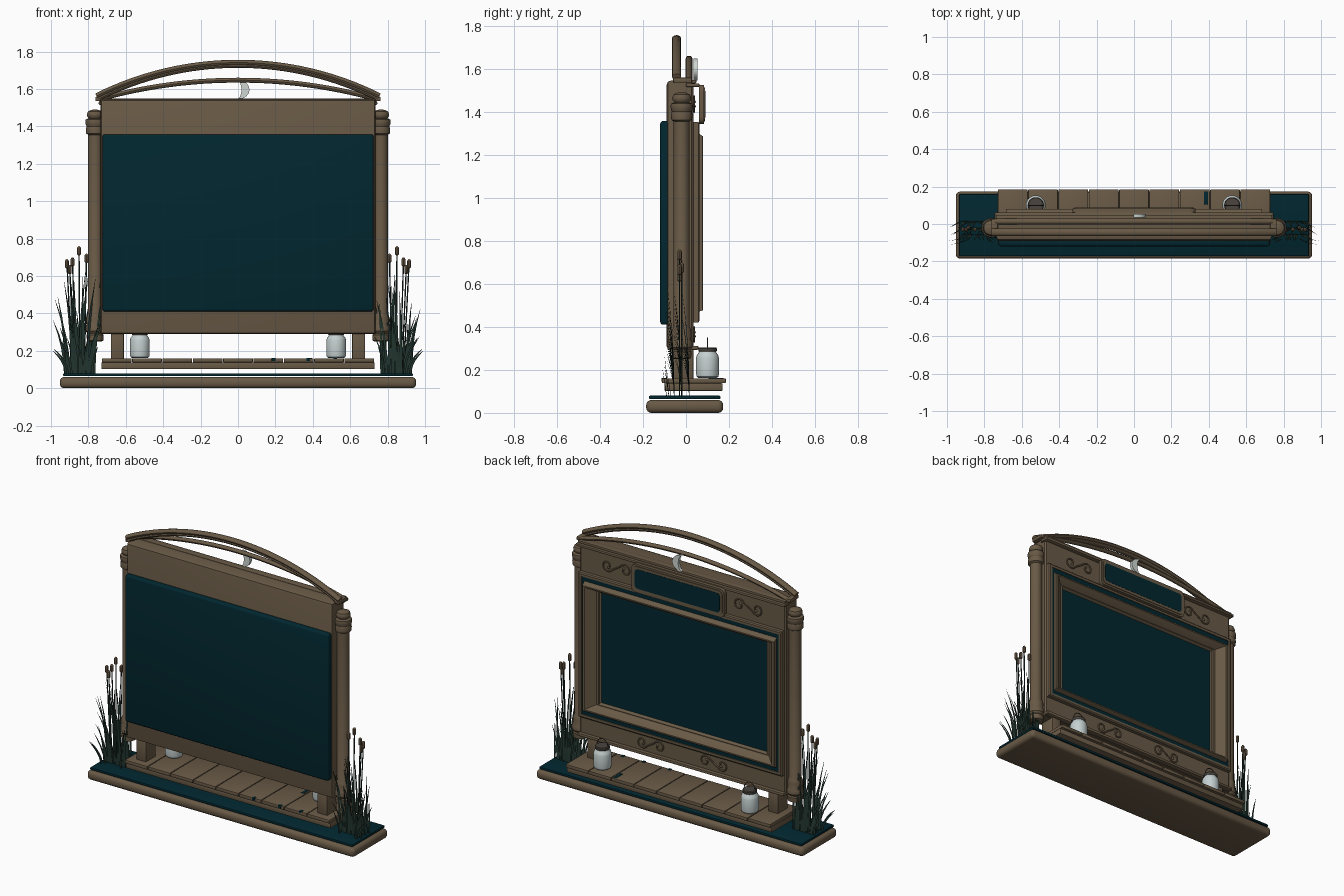
import bpy, bmesh, math, random
from mathutils import Vector, Matrix

if "Cube" in bpy.data.objects:
    bpy.data.objects.remove(bpy.data.objects["Cube"])

def mat(name, r, g, b):
    m = bpy.data.materials.new(name)
    m.diffuse_color = (r, g, b, 1)
    m.use_nodes = True
    m.node_tree.nodes["Principled BSDF"].inputs["Base Color"].default_value = m.diffuse_color
    return m

WOOD = mat("weathered wood", .140, .101, .061)
TEAL = mat("deep teal", .0004, .020, .029)
REED = mat("dark reed green", .016, .036, .027)
HEAD = mat("cattail brown", .13, .09, .055)
GLASS = mat("pale glass", .56, .63, .63)
METAL = mat("dark metal", .07, .06, .05)
MOON = mat("moon white", .62, .68, .64)

def finish(bm, name, material):
    bmesh.ops.recalc_face_normals(bm, faces=bm.faces)
    me = bpy.data.meshes.new(name)
    bm.to_mesh(me)
    bm.free()
    me.materials.append(material)
    ob = bpy.data.objects.new(name, me)
    bpy.context.collection.objects.link(ob)
    return ob

def box(name, x, y, z, material, bevel=0.0, seg=2):
    """Box from (min, max) ranges with rounded edges."""
    bm = bmesh.new()
    bmesh.ops.create_cube(bm, size=1)
    for v in bm.verts:
        v.co = [(r[0] + r[1]) / 2 + c * (r[1] - r[0]) for r, c in zip((x, y, z), v.co)]
    if bevel:
        bmesh.ops.bevel(bm, geom=bm.edges[:], offset=bevel, segments=seg, profile=.5, affect='EDGES')
    return finish(bm, name, material)

def loft(name, levels, material, caps=(False, False), closed=False):
    """Nested rectangles (half width, z low, z high, y) joined in order."""
    bm = bmesh.new()
    rings = [[bm.verts.new(p) for p in ((-h, y, a), (h, y, a), (h, y, b), (-h, y, b))]
             for h, a, b, y in levels]
    pairs = list(zip(rings, rings[1:])) + ([(rings[-1], rings[0])] if closed else [])
    for r, q in pairs:
        for i in range(4):
            j = (i + 1) % 4
            bm.faces.new((r[i], r[j], q[j], q[i]))
    if caps[0]: bm.faces.new(rings[0])
    if caps[1]: bm.faces.new(rings[-1])
    return finish(bm, name, material)

def tube(bm, pts, radii, sides=8, flat=1.0):
    """Tapered tube along points; also used for turned parts."""
    pts = [Vector(p) for p in pts]
    if not isinstance(radii, (list, tuple)):
        radii = [radii] * len(pts)
    rings = []
    for i, p in enumerate(pts):
        t = (pts[min(i + 1, len(pts) - 1)] - pts[max(i - 1, 0)]).normalized()
        n = t.cross(Vector((0, 1, 0))).normalized()
        b = t.cross(n)
        rings.append([bm.verts.new(p + radii[i] * (n * math.cos(k * math.tau / sides)
                      + b * flat * math.sin(k * math.tau / sides))) for k in range(sides)])
    for r, q in zip(rings, rings[1:]):
        for i in range(sides):
            j = (i + 1) % sides
            bm.faces.new((r[i], r[j], q[j], q[i]))
    bm.faces.new(rings[0])
    bm.faces.new(rings[-1])

def turned(name, x, y, profile, material, sides=24):
    bm = bmesh.new()
    tube(bm, [(x, y, z) for r, z in profile], [r for r, z in profile], sides)
    return finish(bm, name, material)

# base and water sheet
box("base", (-.953, .953), (-.185, .173), (0, .06), WOOD, .024, 4)
box("water_sheet", (-.935, .935), (-.172, .16), (.064, .08), TEAL, .005)

# deck with planks and a little moss in the joints
box("deck_frame", (-.73, .73), (-.10, .17), (.102, .138), WOOD, .005)
pw = 1.46 / 9
for i in range(9):
    x0 = -.73 + i * pw
    box("plank", (x0 + .002, x0 + pw - .002), (-.112, .185), (.138, .16), WOOD, .003)
for x, y, l in ((.385, .14, .035), (.19, -.105, .01), (.375, -.105, .01), (.52, -.10, .012)):
    box("moss_patch", (x - .01, x + .01), (y - l, y + l), (.145, .1625), TEAL, .002)

# cabinet with sunken screen
loft("cabinet", [(.715, .31, 1.525, -.09), (.729, .296, 1.539, -.084), (.735, .29, 1.545, -.07),
                 (.735, .29, 1.545, .025), (.725, .30, 1.535, .035), (.60, .52, 1.245, .035),
                 (.60, .52, 1.245, .005)], WOOD, (True, True))
loft("screen", [(.60, .52, 1.245, .014), (.60, .52, 1.245, .016)], TEAL, (True, True))
box("rear_panel", (-.725, .725), (-.12, -.072), (.41, 1.357), TEAL, .014, 3)

# stepped screen surround and inlay
loft("screen_surround", [(.725, .42, 1.352, .03), (.725, .42, 1.352, .057), (.718, .427, 1.345, .062),
     (.703, .442, 1.33, .062), (.703, .442, 1.33, .052), (.685, .468, 1.303, .052),
     (.685, .476, 1.287, .077), (.682, .479, 1.284, .08), (.667, .487, 1.276, .08),
     (.664, .490, 1.273, .077), (.59, .53, 1.235, .014),
     (.60, .525, 1.24, .01)], WOOD, closed=True)
loft("surround_inlay", [(.703, .442, 1.33, .056), (.685, .468, 1.303, .056)], TEAL)

# cornice and lower ledge
box("cornice", (-.745, .745), (0, .062), (1.515, 1.532), WOOD, .005)
box("cornice_cap", (-.738, .738), (0, .048), (1.532, 1.548), WOOD, .004)
box("lower_ledge", (-.735, .735), (.02, .058), (.293, .312), WOOD, .005)

def plate(name, hx, z0, z1, r, y0, y1, material):
    """Upright plate with rounded corners."""
    bm = bmesh.new()
    vs = []
    for cx, cz, a in ((hx - r, z1 - r, 0), (r - hx, z1 - r, 90), (r - hx, z0 + r, 180), (hx - r, z0 + r, 270)):
        for k in range(5):
            t = math.radians(a + k * 22.5)
            vs.append(bm.verts.new((cx + r * math.cos(t), y0, cz + r * math.sin(t))))
    f = bm.faces.new(vs)
    top = bmesh.ops.extrude_face_region(bm, geom=[f])
    bmesh.ops.translate(bm, vec=(0, y1 - y0, 0), verts=[v for v in top['geom'] if isinstance(v, bmesh.types.BMVert)])
    return finish(bm, name, material)

# name plaque on the header, left blank
plate("plaque", .33, 1.343, 1.525, .03, .06, .084, WOOD)
plate("plaque_face", .318, 1.355, 1.513, .026, .084, .088, WOOD)
plate("plaque_panel", .303, 1.372, 1.497, .02, .086, .0895, TEAL)

# carved scrolls: two open spirals joined as a lazy S
def scroll(cx, cz, s, size):
    bm = bmesh.new()
    for e in (1, -1):
        pts = [(cx, .038, cz)]
        for k in range(25):
            u = k / 24
            a, r = math.pi * (1.15 + 2.1 * u), size * (.47 - .3 * u)
            pts.append((cx + s * e * (size * .76 + r * math.cos(a)), .038, cz + e * r * math.sin(a)))
        tube(bm, pts, .005, 6)
        bmesh.ops.create_icosphere(bm, subdivisions=2, radius=.008, matrix=Matrix.Translation(pts[-1]))
    finish(bm, "carved_scroll", WOOD)

for s in (1, -1):
    scroll(s * .47, 1.435, s, .085)
    scroll(s * .225, .365, s, .08)

# side posts, legs, jars
POST = [(.034, .25), (.044, .255), (.046, .285), (.04, .292), (.05, .305), (.05, .33), (.044, .34),
        (.046, .375), (.04, .395), (.037, .40), (.037, 1.355), (.048, 1.362), (.05, 1.385), (.046, 1.40),
        (.05, 1.41), (.052, 1.425), (.05, 1.437), (.034, 1.443), (.042, 1.452), (.044, 1.465),
        (.038, 1.48), (.02, 1.488), (.004, 1.49)]
JAR = [(.042, .162), (.05, .168), (.053, .18), (.053, .255), (.049, .27), (.04, .281), (.038, .292)]
for s in (1, -1):
    turned("side_post", s * .764, -.02, POST, WOOD)
    box("leg", (s * .645 - .035, s * .645 + .035), (-.065, .035), (.155, .30), WOOD, .006)
    turned("jar", s * .525, .10, JAR, GLASS)
    turned("jar_lid", s * .525, .10, [(.041, .285), (.043, .288), (.043, .300), (.039, .305)], METAL)
    bm = bmesh.new()
    tube(bm, [(s * .525 + .041 * math.cos(a * math.pi / 12), .10, .295 + .052 * math.sin(a * math.pi / 12))
              for a in range(13)], .003, 6)
    finish(bm, "jar_handle", METAL)

# double arch on top
def arch(name, hx, z0, z1, y, r, flat):
    bm = bmesh.new()
    R = (hx * hx + (z1 - z0) ** 2) / (2 * (z1 - z0))
    A = math.asin(hx / R)
    tube(bm, [(R * math.sin(A * k / 16), y, z1 - R + R * math.cos(A * k / 16)) for k in range(-16, 17)], r, 12, flat)
    finish(bm, name, WOOD)

arch("upper_arch", .757, 1.562, 1.741, -.044, .015, 1.4)
arch("upper_arch_bead", .75, 1.545, 1.724, -.044, .011, 1.5)
arch("lower_arch", .745, 1.545, 1.647, .014, .013, 1.2)
for s in (1, -1):
    box("arch_foot", (s * .745 - .018, s * .745 + .018), (-.06, .028), (1.535, 1.558), WOOD, .006)

# crescent moon
bm = bmesh.new()
ts = [math.pi * k / 16 for k in range(17)]
out = [(.061 * math.sin(t), 1.596 + .051 * math.cos(t)) for t in ts]
inn = [(-.004 + .022 * math.sin(t), 1.596 + .049 * math.cos(t)) for t in ts]
va, vb = [[[bm.verts.new((x, y, z)) for x, z in c] for c in (out, inn)] for y in (.034, .054)]
for k in range(16):
    for o, i in (va, vb):
        bm.faces.new((o[k], o[k + 1], i[k + 1], i[k]))
    for c in (0, 1):
        bm.faces.new((va[c][k], va[c][k + 1], vb[c][k + 1], vb[c][k]))
for k in (0, 16):
    bm.faces.new((va[0][k], va[1][k], vb[1][k], vb[0][k]))
finish(bm, "moon", MOON)

# reed clumps in three rows, with cattails
random.seed(11)
for s in (1, -1):
    blades, heads = bmesh.new(), bmesh.new()
    for i in range(36):
        x, y = .765 + .16 * (i + random.random()) / 36, (-.055, -.02, .015)[i % 3]
        h = random.uniform(.16, .54)
        lean = (x - .84) * .6 + random.uniform(-.04, .04)
        tube(blades, [(s * (x + lean * u * u), y - .035 * u * u, .078 + h * u) for u in (0, .25, .5, .75, 1)],
             [.006, .0072, .006, .004, .0006], 4, .2)
    for x, y, tx, tz in ((.91, -.09, .985, .21), (.92, -.07, .99, .2), (.89, -.08, .96, .27), (.78, -.08, .75, .22)):
        tube(blades, [(s * (x + (tx - x) * u * u), y - .02 * u, .078 + (tz - .078) * u) for u in (0, .3, .6, .8, 1)],
             [.006, .006, .005, .004, .0006], 4, .2)
    for x, y, z in ((.915, -.03, .69), (.885, -.02, .70), (.85, -.03, .76), (.81, -.03, .72), (.90, -.03, .66)):
        x0 = .84 + (x - .84) * .6
        tube(blades, [(s * (x0 + (x - x0) * u), y, .078 + (z - .09) * u) for u in (0, .5, 1)], .0035, 6)
        tube(heads, [(s * x, y, z + d) for d in (-.05, -.044, -.01, -.003, 0)], [.004, .0105, .0105, .006, .002], 8)
    finish(blades, "reeds", REED)
    finish(heads, "cattail_heads", HEAD)

# smooth rounded parts, keep edges sharp
for o in bpy.context.scene.objects:
    o.select_set(True)
bpy.context.view_layer.objects.active = bpy.context.scene.objects[0]
bpy.ops.object.shade_smooth_by_angle(angle=math.radians(35))
